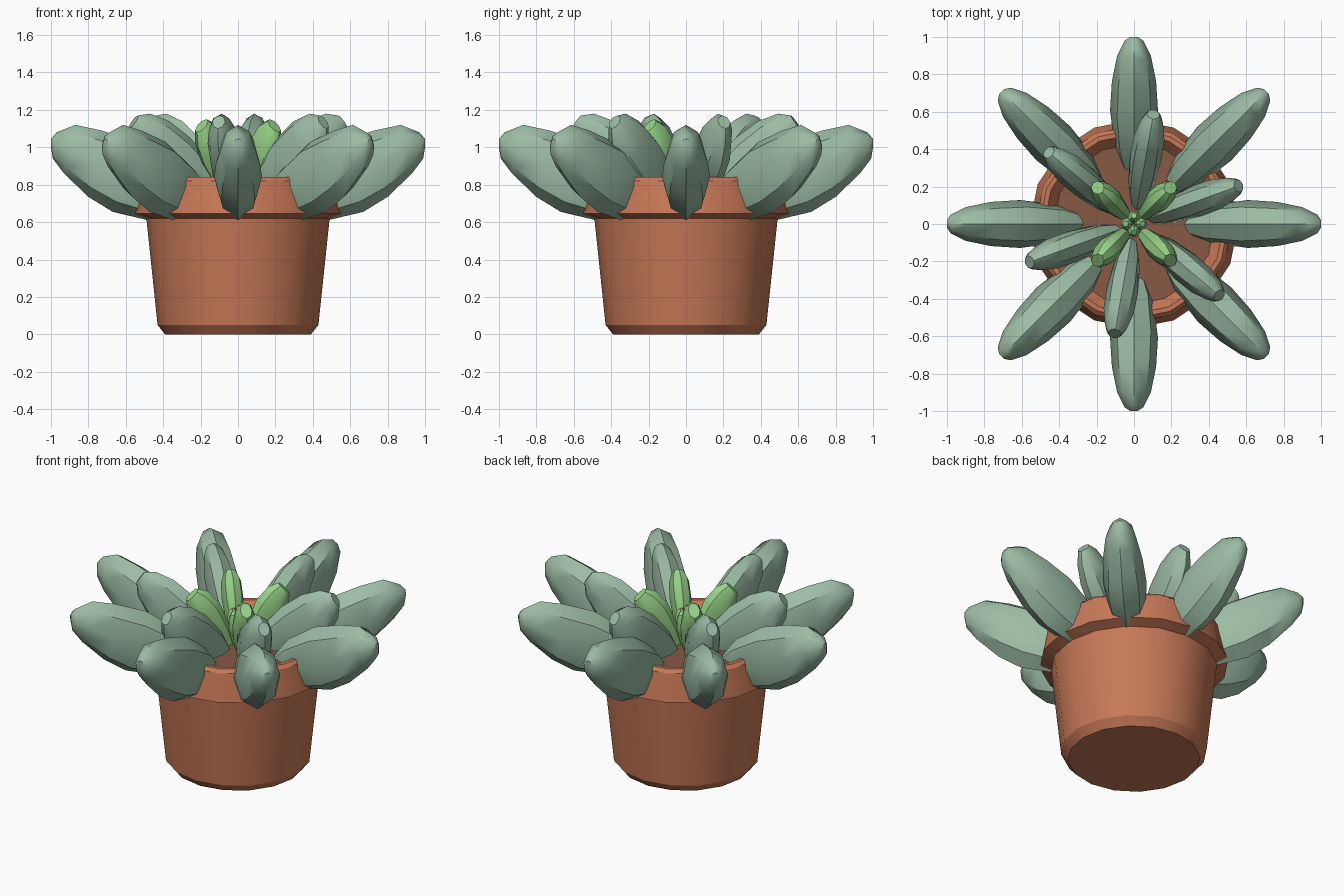
import bpy, bmesh, math
from mathutils import Vector

if "Cube" in bpy.data.objects:
    bpy.data.objects.remove(bpy.data.objects["Cube"])


def material(name, rgb):
    m = bpy.data.materials.new(name)
    m.diffuse_color = (*rgb, 1)
    m.use_nodes = True
    m.node_tree.nodes["Principled BSDF"].inputs["Base Color"].default_value = m.diffuse_color
    return m


TERRACOTTA = material("terracotta", (0.57, 0.19, 0.095))
SOIL = material("soil_brown", (0.25, 0.10, 0.058))
SAGE = material("sage_green", (0.33, 0.50, 0.37))
LIGHT = material("light_green", (0.31, 0.65, 0.25))


def finish(name, rings, mat, angle):
    # Skin a stack of rings, with a cap at each end
    bm = bmesh.new()
    loops = [[bm.verts.new(p) for p in ring] for ring in rings]
    n = len(loops[0])
    for a, b in zip(loops, loops[1:]):
        for i in range(n):
            j = (i + 1) % n
            bm.faces.new((a[i], a[j], b[j], b[i]))
    bm.faces.new(loops[0][::-1])
    bm.faces.new(loops[-1])
    bmesh.ops.recalc_face_normals(bm, faces=bm.faces[:])
    me = bpy.data.meshes.new(name)
    bm.to_mesh(me)
    bm.free()
    me.materials.append(mat)
    ob = bpy.data.objects.new(name, me)
    bpy.context.collection.objects.link(ob)
    bpy.ops.object.select_all(action='DESELECT')
    ob.select_set(True)
    bpy.context.view_layer.objects.active = ob
    bpy.ops.object.shade_smooth_by_angle(angle=math.radians(angle))
    return ob


def lathe(name, profile, mat, sides=16):
    rings = [[(r * math.cos(math.tau * i / sides), r * math.sin(math.tau * i / sides), z)
              for i in range(sides)] for r, z in profile]
    return finish(name, rings, mat, 30)


def leaf(name, sections, turn, mat, sides=8):
    # Each section: upper radius/height, lower radius/height, half width
    a = math.radians(turn)
    out, side = Vector((math.cos(a), math.sin(a), 0)), Vector((-math.sin(a), math.cos(a), 0))
    up = Vector((0, 0, 1))
    rings = []
    for ru, zu, rl, zl, w in sections:
        top, low = out * ru + up * zu, out * rl + up * zl
        mid, half = (top + low) / 2, (top - low) / 2
        rings.append([mid + half * math.cos(math.tau * k / sides)
                      + side * w * math.sin(math.tau * k / sides) for k in range(sides)])
    return finish(name, rings, mat, 40)


# Pot with overhanging rim
lathe("pot", [(0.39, 0), (0.43, 0.05), (0.49, 0.62), (0.557, 0.645), (0.525, 0.82),
              (0.505, 0.84), (0.48, 0.84), (0.425, 0.77)], TERRACOTTA)
# Soil
lathe("soil", [(0.42, 0.74), (0.43, 0.78)], SOIL)

# Leaf outlines, seen from the side
OUTER = [(0.24, 0.74, 0.27, 0.67, 0.05), (0.36, 0.90, 0.48, 0.61, 0.105),
         (0.55, 1.03, 0.67, 0.655, 0.128), (0.73, 1.09, 0.80, 0.735, 0.118),
         (0.87, 1.12, 0.93, 0.86, 0.09), (0.97, 1.08, 0.99, 0.94, 0.05),
         (1.0, 1.045, 1.0, 1.0, 0.02)]
MIDDLE = [(0.06, 0.75, 0.12, 0.70, 0.03), (0.14, 0.90, 0.30, 0.74, 0.07),
          (0.27, 1.05, 0.45, 0.80, 0.085), (0.39, 1.14, 0.55, 0.90, 0.082),
          (0.50, 1.18, 0.61, 1.01, 0.06), (0.57, 1.17, 0.62, 1.10, 0.035)]
INNER = [(0.02, 0.75, 0.06, 0.72, 0.02), (0.05, 0.90, 0.15, 0.78, 0.045),
         (0.11, 1.05, 0.25, 0.90, 0.065), (0.18, 1.13, 0.30, 1.00, 0.06),
         (0.24, 1.15, 0.31, 1.08, 0.035)]
BUD = [(0.0, 0.75, 0.03, 0.75, 0.012), (0.0, 0.88, 0.06, 0.86, 0.038),
       (0.01, 0.97, 0.07, 0.94, 0.032), (0.03, 1.0, 0.06, 0.98, 0.015)]

# Rosette of leaves, from the outside in
for name, shape, count, start, mat in (("outer_leaf", OUTER, 8, 0, SAGE),
                                       ("middle_leaf", MIDDLE, 6, 20, SAGE),
                                       ("inner_leaf", INNER, 4, 45, LIGHT),
                                       ("bud_leaf", BUD, 4, 0, LIGHT)):
    for i in range(count):
        leaf(f"{name}_{i + 1}", shape, start + 360 * i / count, mat)
